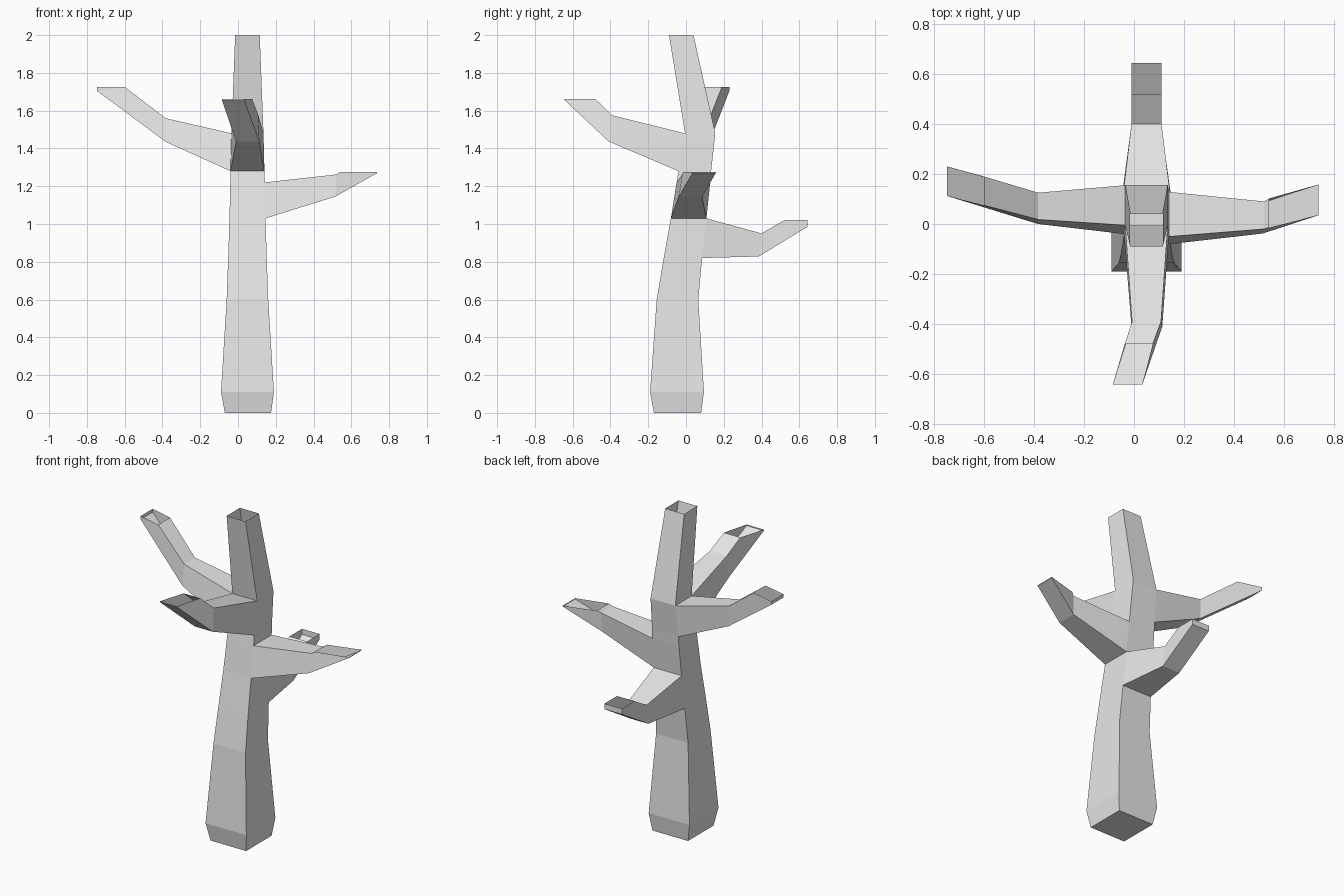
import bpy, bmesh

if "Cube" in bpy.data.objects:
    bpy.data.objects.remove(bpy.data.objects["Cube"])

bark = bpy.data.materials.new("grey_bark")
bark.diffuse_color = (0.8, 0.8, 0.8, 1)
bark.use_nodes = True
bark.node_tree.nodes["Principled BSDF"].inputs["Base Color"].default_value = bark.diffuse_color

bm = bmesh.new()

# Trunk: square sections (z, x min, x max, y min, y max), open at the top
SECTIONS = [
    (0.00, -0.07, 0.175, -0.17, 0.08),
    (0.11, -0.09, 0.19, -0.19, 0.095),
    (0.60, -0.06, 0.16, -0.155, 0.065),
    (0.82, -0.052, 0.152, -0.118, 0.085),
    (1.03, -0.045, 0.146, -0.08, 0.108),
    (1.22, -0.041, 0.142, -0.05, 0.128),
    (1.28, -0.04, 0.14, -0.04, 0.133),
    (1.48, -0.035, 0.135, -0.005, 0.155),
    (2.00, -0.015, 0.115, -0.09, 0.04),
]
FRONT, RIGHT, BACK, LEFT = range(4)

# Branches: (trunk level, side) -> elbow and tip, each as
# (bottom reach, bottom z, bottom span, top reach, top z, top span)
BRANCHES = {
    (6, FRONT): [(0.41, 1.437, (-0.01, 0.113), 0.39, 1.575, (-0.008, 0.108)),
                 (0.642, 1.655, (-0.085, 0.033), 0.48, 1.662, (-0.037, 0.075))],
    (4, RIGHT): [(0.515, 1.145, (-0.038, 0.085), 0.52, 1.262, (-0.02, 0.09)),
                 (0.737, 1.27, (0.035, 0.158), 0.54, 1.275, (-0.015, 0.102))],
    (3, BACK): [(0.385, 0.828, (0.11, -0.01), 0.40, 0.95, (0.11, -0.01)),
                (0.643, 0.985, (0.11, -0.01), 0.52, 1.02, (0.11, -0.01))],
    (6, LEFT): [(0.383, 1.435, (0.125, 0.0), 0.383, 1.56, (0.125, 0.018)),
                (0.747, 1.705, (0.23, 0.112), 0.60, 1.726, (0.19, 0.075))],
}


def place(side, reach, span, z):
    """Vertex at a distance out from the trunk axis on the given side."""
    xy = {FRONT: (span, -reach), RIGHT: (reach, span),
          BACK: (span, reach), LEFT: (-reach, span)}[side]
    return bm.verts.new((*xy, z))


def wall(a, b, i):
    j = (i + 1) % 4
    bm.faces.new((a[i], a[j], b[j], b[i]))


rings = [[bm.verts.new((x, y, z)) for x, y in ((x0, y0), (x1, y0), (x1, y1), (x0, y1))]
         for z, x0, x1, y0, y1 in SECTIONS]
bm.faces.new(rings[0][::-1])
for level in range(len(rings) - 1):
    for side in range(4):
        if (level, side) not in BRANCHES:
            wall(rings[level], rings[level + 1], side)

# Branches grow out of the gaps left in the trunk and end in a level opening
for (level, side), parts in BRANCHES.items():
    nxt = (side + 1) % 4
    low, high = rings[level], rings[level + 1]
    ring = [low[side], low[nxt], high[nxt], high[side]]
    for br, bz, bs, tr, tz, ts in parts:
        new = [place(side, br, bs[0], bz), place(side, br, bs[1], bz),
               place(side, tr, ts[1], tz), place(side, tr, ts[0], tz)]
        for i in range(4):
            wall(ring, new, i)
        ring = new
    # short upright lip at the outer end of the opening
    lip0, lip1 = place(side, br, bs[0], tz), place(side, br, bs[1], tz)
    bm.faces.new((ring[0], ring[1], lip1, lip0))
    bm.faces.new((ring[1], ring[2], lip1))
    bm.faces.new((ring[3], ring[0], lip0))

mesh = bpy.data.meshes.new("tree_trunk")
bm.to_mesh(mesh)
bm.free()
mesh.materials.append(bark)
bpy.context.collection.objects.link(bpy.data.objects.new("tree_trunk", mesh))
